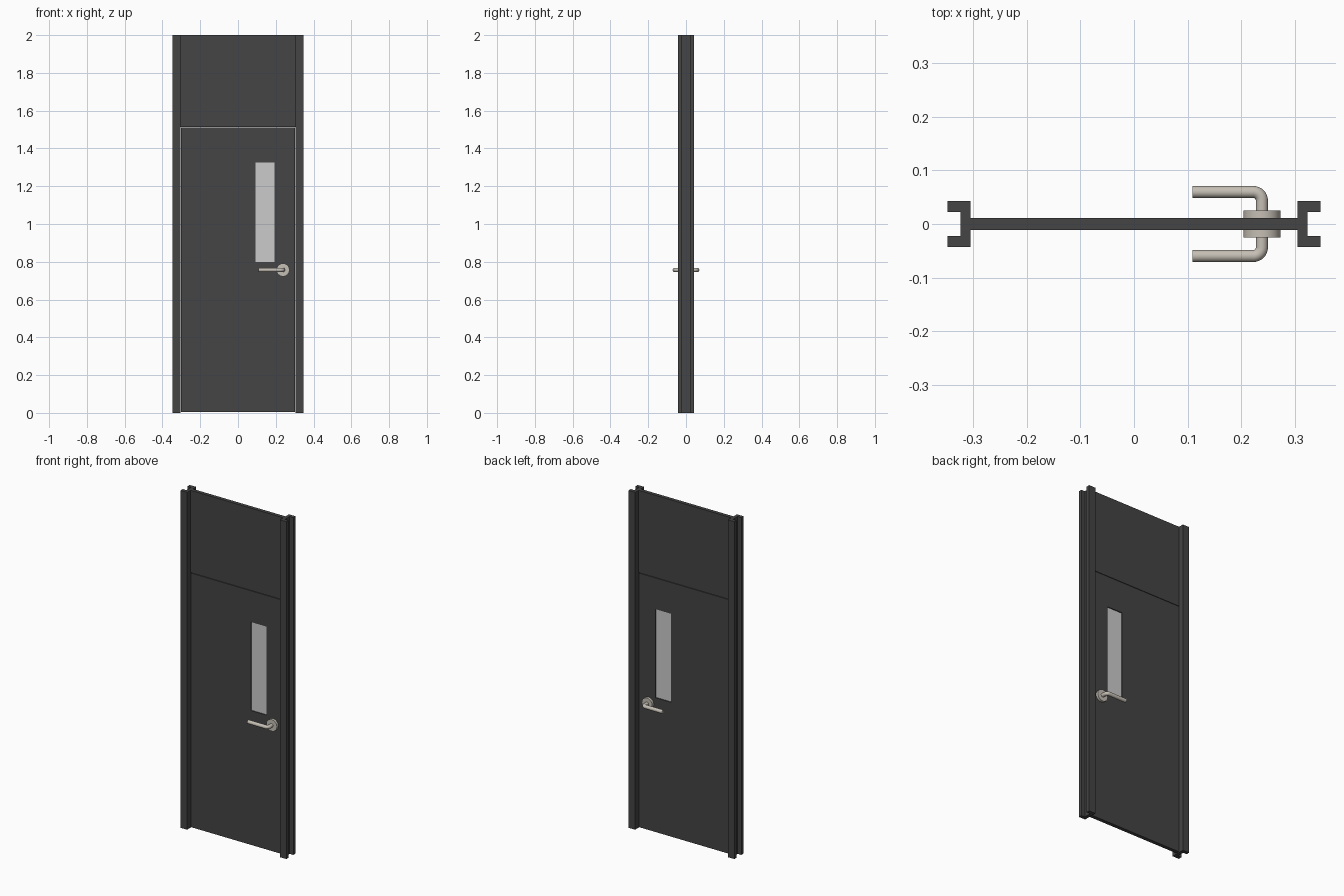
import bpy, bmesh, math
from mathutils import Vector

if "Cube" in bpy.data.objects:
    bpy.data.objects.remove(bpy.data.objects["Cube"])


def material(name, rgb):
    m = bpy.data.materials.new(name)
    m.diffuse_color = (*rgb, 1)
    m.use_nodes = True
    m.node_tree.nodes["Principled BSDF"].inputs["Base Color"].default_value = m.diffuse_color
    return m


DARK = material("dark_grey_paint", (0.058, 0.058, 0.058))
GLASS = material("pale_glass", (0.60, 0.60, 0.60))
METAL = material("satin_metal", (0.56, 0.52, 0.46))


def make(name, bm, mat, smooth=False):
    bmesh.ops.recalc_face_normals(bm, faces=bm.faces)
    me = bpy.data.meshes.new(name)
    bm.to_mesh(me)
    bm.free()
    me.materials.append(mat)
    ob = bpy.data.objects.new(name, me)
    bpy.context.collection.objects.link(ob)
    if smooth:
        bpy.ops.object.select_all(action='DESELECT')
        bpy.context.view_layer.objects.active = ob
        ob.select_set(True)
        bpy.ops.object.shade_smooth_by_angle(angle=math.radians(40))
    return ob


def box(name, x0, x1, y, z0, z1, mat):
    bm = bmesh.new()
    bmesh.ops.create_cube(bm, size=1)
    for v in bm.verts:
        v.co = (x0 if v.co.x < 0 else x1, math.copysign(y, v.co.y), z0 if v.co.z < 0 else z1)
    return make(name, bm, mat)


def skin(name, loops, mat, closed=False, smooth=False):
    """Join matching rings of points; cap the ends, or join last to first."""
    bm = bmesh.new()
    rings = [[bm.verts.new(p) for p in loop] for loop in loops]
    pairs = list(zip(rings, rings[1:]))
    if closed:
        pairs.append((rings[-1], rings[0]))
    else:
        bm.faces.new(rings[0])
        bm.faces.new(rings[-1])
    n = len(rings[0])
    for a, b in pairs:
        for i in range(n):
            j = (i + 1) % n
            bm.faces.new((a[i], a[j], b[j], b[i]))
    return make(name, bm, mat, smooth)


# Side posts: channel profile opening outwards, full height
IN, WEB, OUT, LIP, DEEP = 0.304, 0.323, 0.347, 0.022, 0.0425
profile = [(IN, -DEEP), (OUT, -DEEP), (OUT, -LIP), (WEB, -LIP),
           (WEB, LIP), (OUT, LIP), (OUT, DEEP), (IN, DEEP)]
for side, s in (("left", -1), ("right", 1)):
    skin(side + "_post", [[(s * x, y, z) for x, y in profile] for z in (0, 2)], DARK)

# Fixed panel above the door
T = 0.0107
box("upper_panel", -IN, IN, T, 1.513, 2, DARK)

# Door leaf with a window opening
def rect(x0, x1, z0, z1, y):
    return [(x0, y, z0), (x1, y, z0), (x1, y, z1), (x0, y, z1)]


leaf = (-0.302, 0.302, 0.004, 1.51)
hole = (0.092, 0.194, 0.80, 1.325)
skin("door_leaf", [rect(*leaf, -T), rect(*hole, -T), rect(*hole, T), rect(*leaf, T)],
     DARK, closed=True)
box("window_glass", hole[0], hole[1], 0.005, hole[2], hole[3], GLASS)

# Lever handles on both faces
HX, HZ, R, BEND, BAR_Y = 0.238, 0.757, 0.0112, 0.016, 0.0595
N = 24
for side, s in (("front", -1), ("back", 1)):
    # round rose plate
    circle = [2 * math.pi * i / 32 for i in range(32)]
    skin(side + "_rose", [[(HX + 0.0345 * math.cos(a), s * y, HZ + 0.0345 * math.sin(a))
                           for a in circle] for y in (0.009, 0.0255)], METAL, smooth=True)
    # bent lever: stem, quarter bend, bar towards the hinge side
    path = [(HX, 0.02, 0)]
    for i in range(9):
        t = math.pi / 2 * i / 8
        path.append((HX - BEND + BEND * math.cos(t), BAR_Y - BEND + BEND * math.sin(t), t))
    path.append((0.109, BAR_Y, math.pi / 2))
    rings = []
    for x, y, t in path:
        ring = []
        for i in range(N):
            a = 2 * math.pi * i / N
            r = R * math.cos(a)
            ring.append(Vector((x + r * math.cos(t), s * (y + r * math.sin(t)),
                                HZ + R * math.sin(a))))
        rings.append(ring)
    skin(side + "_lever", rings, METAL, smooth=True)
